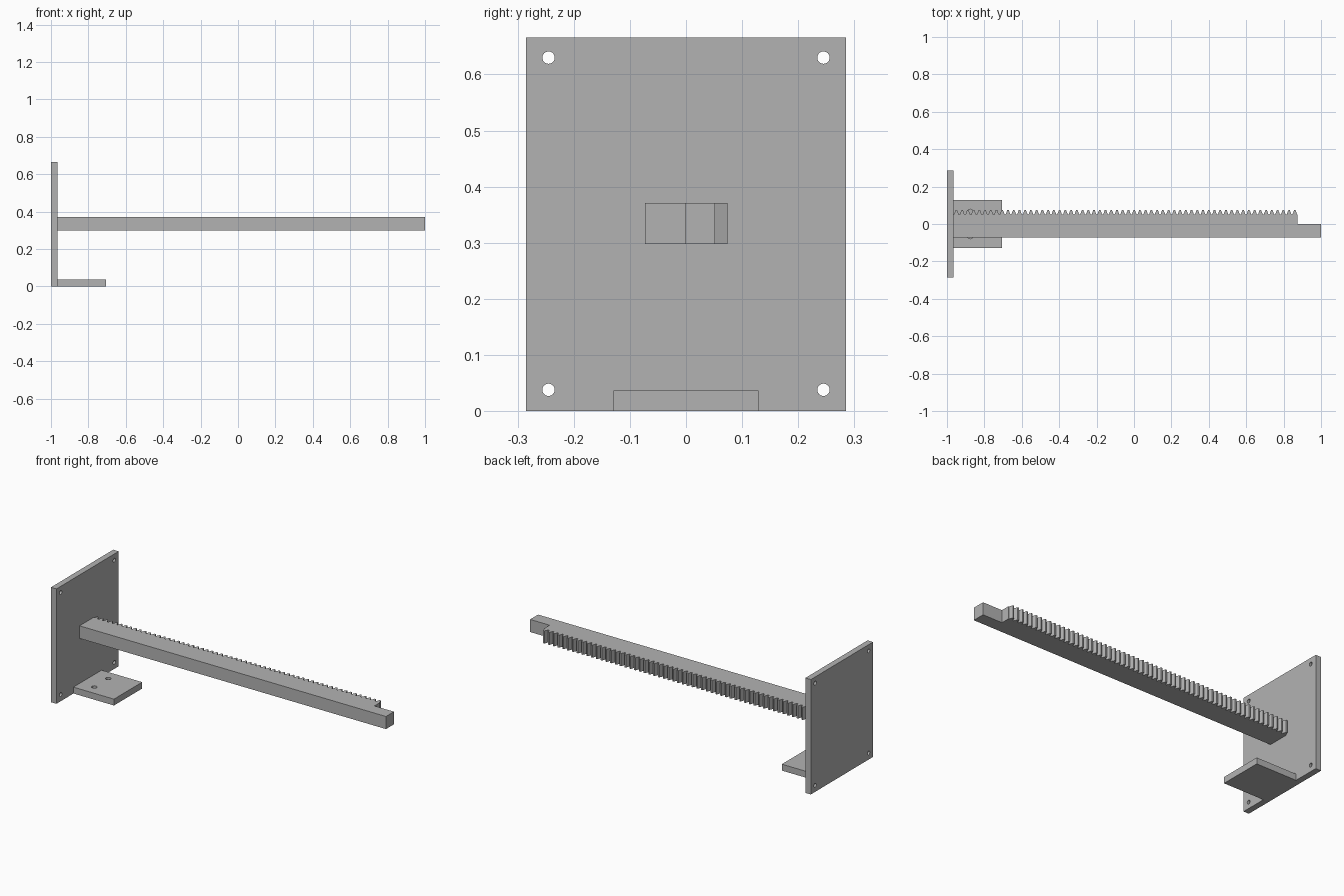
import bpy, bmesh, math
from mathutils import Matrix, Vector

old = bpy.data.objects.get("Cube")
if old:
    bpy.data.objects.remove(old, do_unlink=True)

GREY = (0.45, 0.45, 0.45, 1)
grey = bpy.data.materials.new("plain grey")
grey.use_nodes = True
grey.diffuse_color = GREY
grey.node_tree.nodes["Principled BSDF"].inputs["Base Color"].default_value = GREY


def make_object(name, bm):
    bmesh.ops.recalc_face_normals(bm, faces=bm.faces[:])
    mesh = bpy.data.meshes.new(name)
    bm.to_mesh(mesh)
    bm.free()
    mesh.materials.append(grey)
    obj = bpy.data.objects.new(name, mesh)
    bpy.context.collection.objects.link(obj)
    return obj


def box(name, low, high):
    low, high = Vector(low), Vector(high)
    bm = bmesh.new()
    bmesh.ops.create_cube(bm, size=1, matrix=Matrix.Translation((low + high) / 2)
                          @ Matrix.Diagonal((*(high - low), 1)))
    return make_object(name, bm)


def drill(obj, centres, radius, depth, turn=Matrix()):
    """Cut round holes at the given centres."""
    bm = bmesh.new()
    for c in centres:
        bmesh.ops.create_cone(bm, cap_ends=True, segments=32, radius1=radius, radius2=radius,
                              depth=depth, matrix=Matrix.Translation(c) @ turn)
    cutter = make_object(obj.name + "_hole_cutter", bm)
    cutter.hide_render = True
    cutter.hide_set(True)
    mod = obj.modifiers.new("holes", 'BOOLEAN')
    mod.operation = 'DIFFERENCE'
    mod.solver = 'EXACT'
    mod.object = cutter
    bpy.context.view_layer.objects.active = obj
    bpy.ops.object.modifier_apply(modifier=mod.name)
    bpy.data.objects.remove(cutter, do_unlink=True)


# Upright mounting plate with a screw hole in each corner
BACK, FACE = -1.0, -0.965
plate = box("mounting_plate", (BACK, -0.285, 0), (FACE, 0.285, 0.666))
corners = [((BACK + FACE) / 2, y, z) for y in (-0.245, 0.245) for z in (0.038, 0.63)]
drill(plate, corners, 0.011, 0.1, Matrix.Rotation(math.pi / 2, 4, 'Y'))

# Foot with two blind holes in its top
FOOT_TOP = 0.037
foot = box("foot", (FACE, -0.129, 0), (-0.705, 0.129, FOOT_TOP))
drill(foot, [(-0.876, y, FOOT_TOP) for y in (-0.064, 0.064)], 0.015, 0.05)

# Toothed bar: outline seen from above, extruded upwards
TEETH, TOOTH_END = 60, 0.875
FRONT, ROOT, TIP = -0.073, 0.052, 0.074
pitch = (TOOTH_END - FACE) / TEETH
half_root, half_tip = pitch * 0.395, pitch * 0.134
outline = [(FACE, FRONT), (1, FRONT), (1, 0), (TOOTH_END, 0), (TOOTH_END, ROOT)]
for i in reversed(range(TEETH)):
    x = FACE + (i + 0.5) * pitch
    outline += [(x + half_root, ROOT), (x + half_tip, TIP),
                (x - half_tip, TIP), (x - half_root, ROOT)]
outline.append((FACE, ROOT))

BOTTOM, TOP = 0.298, 0.371
bm = bmesh.new()
base = bm.faces.new([bm.verts.new((x, y, BOTTOM)) for x, y in outline])
side = bmesh.ops.extrude_face_region(bm, geom=[base], use_keep_orig=True)
raised = [v for v in side["geom"] if isinstance(v, bmesh.types.BMVert)]
bmesh.ops.translate(bm, verts=raised, vec=(0, 0, TOP - BOTTOM))
make_object("toothed_bar", bm)
